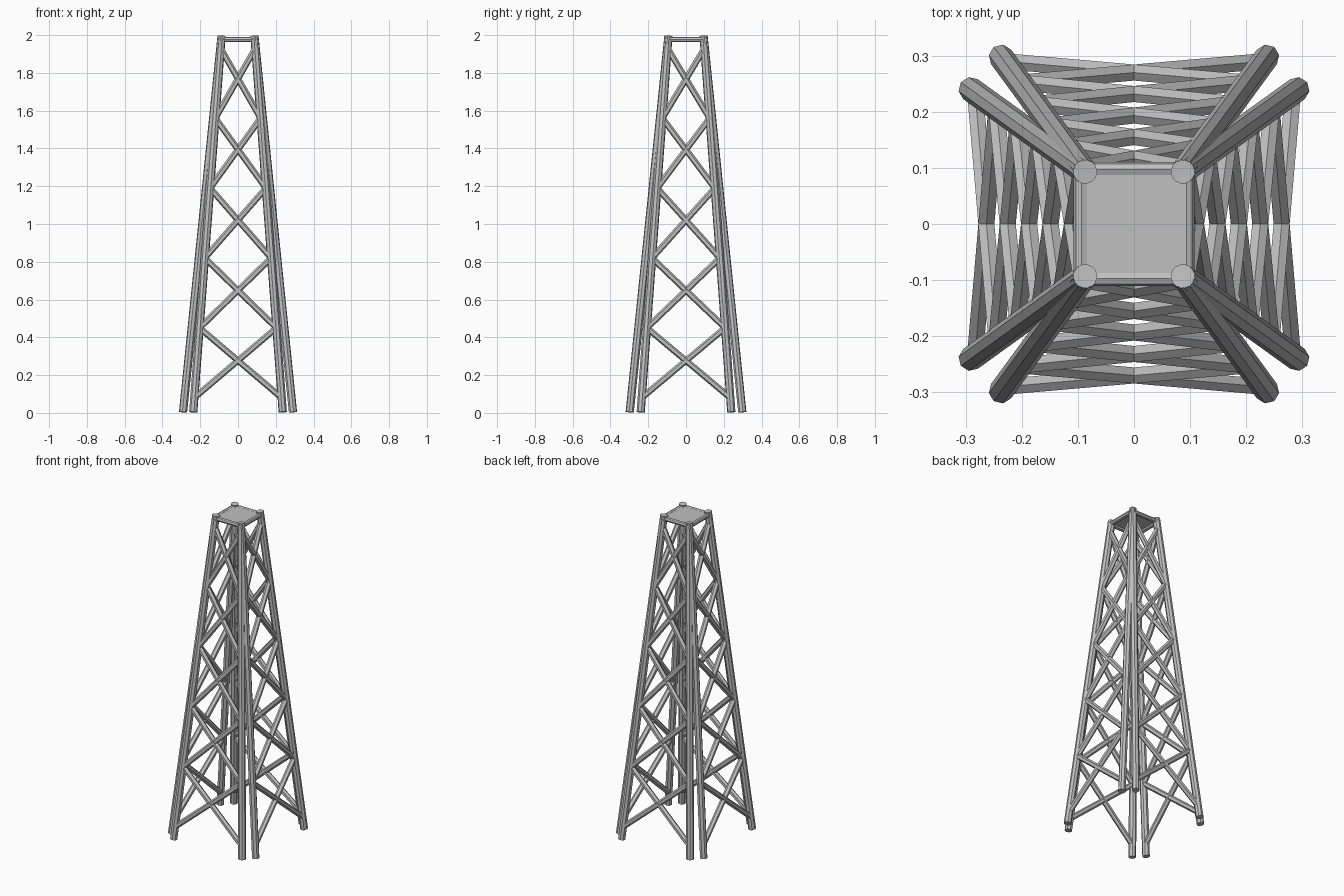
import bpy
from mathutils import Vector

cube = bpy.data.objects.get("Cube")
if cube:
    bpy.data.objects.remove(cube, do_unlink=True)

GREY = (0.53, 0.53, 0.53, 1)
steel = bpy.data.materials.new("grey_steel")
steel.use_nodes = True
steel.diffuse_color = GREY
steel.node_tree.nodes["Principled BSDF"].inputs["Base Color"].default_value = GREY


def tube(name, start, end, radius, sides):
    """Straight faceted bar between two points."""
    axis = end - start
    bpy.ops.mesh.primitive_cylinder_add(vertices=sides, radius=radius, depth=axis.length,
                                        location=(start + end) / 2)
    bar = bpy.context.object
    bar.name = name
    bar.rotation_euler = axis.to_track_quat("Z", "Y").to_euler()
    bar.data.materials.append(steel)
    return bar


LOW, HIGH = 0.004, 1.996
LEG_R, BRACE_R, RAIL_R = 0.022, 0.0165, 0.0135
NODES = [0.08 + 0.37 * i for i in range(6)]


def leg_point(side, along_x, z):
    """Centre of a front leg (along_x) or side leg at height z, in the given corner."""
    t = (z - LOW) / (HIGH - LOW)
    foot = Vector((0.237, 0.298, LOW)) if along_x else Vector((0.291, 0.24, LOW))
    p = foot.lerp(Vector((0.087, 0.093, HIGH)), t)
    return Vector((p.x * side[0], p.y * side[1], p.z))


# Paired legs at each corner
for sx in (-1, 1):
    for sy in (-1, 1):
        corner = ("left" if sx > 0 else "right") + ("_back" if sy > 0 else "_front")
        for along_x, label in ((True, "inner"), (False, "outer")):
            tube(f"leg_{corner}_{label}", leg_point((sx, sy), along_x, LOW),
                 leg_point((sx, sy), along_x, HIGH), LEG_R, 8)

# Crossed braces and top rail on each face
faces = {
    "front": ((-1, -1), (1, -1), True),
    "back": ((-1, 1), (1, 1), True),
    "left": ((1, -1), (1, 1), False),
    "right": ((-1, -1), (-1, 1), False),
}
for face, (a, b, along_x) in faces.items():
    for i, (z0, z1) in enumerate(zip(NODES, NODES[1:])):
        tube(f"brace_{face}_{i}_rising", leg_point(a, along_x, z0),
             leg_point(b, along_x, z1), BRACE_R, 6)
        tube(f"brace_{face}_{i}_falling", leg_point(b, along_x, z0),
             leg_point(a, along_x, z1), BRACE_R, 6)
    tube(f"top_rail_{face}", Vector((0.094 * a[0], 0.097 * a[1], 1.977)),
         Vector((0.094 * b[0], 0.097 * b[1], 1.977)), RAIL_R, 8)

# Thin deck on top
bpy.ops.mesh.primitive_cube_add(size=1, location=(0, 0, 1.981))
deck = bpy.context.object
deck.name = "top_deck"
deck.scale = (0.19, 0.196, 0.01)
deck.data.materials.append(steel)
